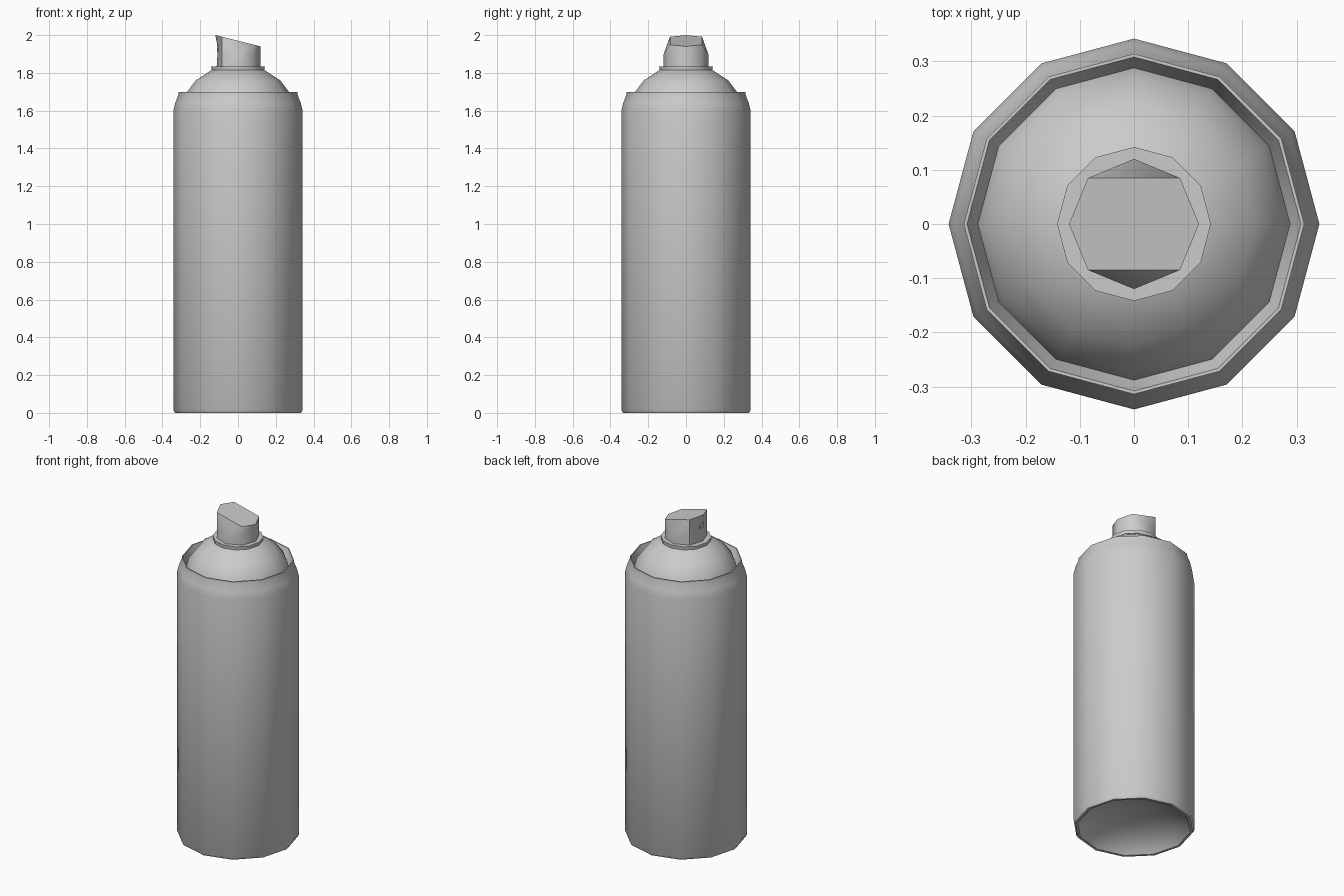
import bpy, bmesh, math
from mathutils import Vector

if "Cube" in bpy.data.objects:
    bpy.data.objects.remove(bpy.data.objects["Cube"])


def finish(name, bm, angle):
    bmesh.ops.remove_doubles(bm, verts=bm.verts, dist=1e-5)
    bmesh.ops.recalc_face_normals(bm, faces=bm.faces)
    me = bpy.data.meshes.new(name)
    bm.to_mesh(me)
    bm.free()
    ob = bpy.data.objects.new(name, me)
    bpy.context.collection.objects.link(ob)
    bpy.ops.object.select_all(action='DESELECT')
    ob.select_set(True)
    bpy.context.view_layer.objects.active = ob
    bpy.ops.object.shade_smooth_by_angle(angle=math.radians(angle))
    return ob


def ring(bm, r, z, n):
    return [bm.verts.new((r * math.cos(2 * math.pi * i / n),
                          r * math.sin(2 * math.pi * i / n), z)) for i in range(n)]


def bridge(bm, a, b):
    n = len(a)
    for i in range(n):
        j = (i + 1) % n
        bm.faces.new((a[i], a[j], b[j], b[i]))


def lathe(name, profile, n=12, angle=35):
    bm = bmesh.new()
    rings = [ring(bm, r, z, n) for r, z in profile]
    for a, b in zip(rings, rings[1:]):
        bridge(bm, a, b)
    bm.faces.new(rings[0])
    bm.faces.new(rings[-1])
    return finish(name, bm, angle)


# Can: hollow base, wall, shoulder, rolled lip, groove and dome in one profile
lathe("can_body", [
    (0.08, 0.10), (0.20, 0.075), (0.29, 0.03), (0.318, 0.0), (0.333, 0.0),
    (0.342, 0.015), (0.342, 1.60), (0.332, 1.642), (0.314, 1.688),
    (0.314, 1.70), (0.308, 1.70), (0.288, 1.645), (0.275, 1.692),
    (0.224, 1.76), (0.14, 1.815), (0.09, 1.822)])

# Valve collar
lathe("valve_collar", [(0.14, 1.815), (0.142, 1.835), (0.11, 1.835)])

# Spray button: octagonal stem pinched into a six-sided sloping top
bm = bmesh.new()
low = ring(bm, 0.12, 1.83, 8)
mid = ring(bm, 0.12, 1.895, 8)
for v in low:
    if v.co.x < -0.1:
        v.co.x = -0.113
for v in mid:
    if v.co.x < -0.1:
        v.co.x = -0.107
        v.co.z = 1.93
bridge(bm, low, mid)
top = {}
for i, v in enumerate(mid):
    if i not in (2, 6):
        top[i] = bm.verts.new((v.co.x, v.co.y, 0))
top[4].co.x = -0.12
for v in top.values():
    v.co.z = 1.97 - 0.25 * v.co.x
for i in range(8):
    j = (i + 1) % 8
    if i in top and j in top:
        bm.faces.new((mid[i], mid[j], top[j], top[i]))
for i in (2, 6):
    a, b = i - 1, (i + 1) % 8
    bm.faces.new((mid[i], top[b], top[a]))
    bm.faces.new((mid[a], mid[i], top[a]))
    bm.faces.new((mid[i], mid[b], top[b]))
bm.faces.new([top[i] for i in sorted(top)])
bm.faces.new(low)
finish("spray_button", bm, 46)

# Spray outlet on the left face of the button
bpy.ops.mesh.primitive_cylinder_add(vertices=8, radius=0.018, depth=0.012,
                                    location=(-0.105, 0, 1.93),
                                    rotation=(0, math.pi / 2, 0))
bpy.context.object.name = "spray_outlet"
